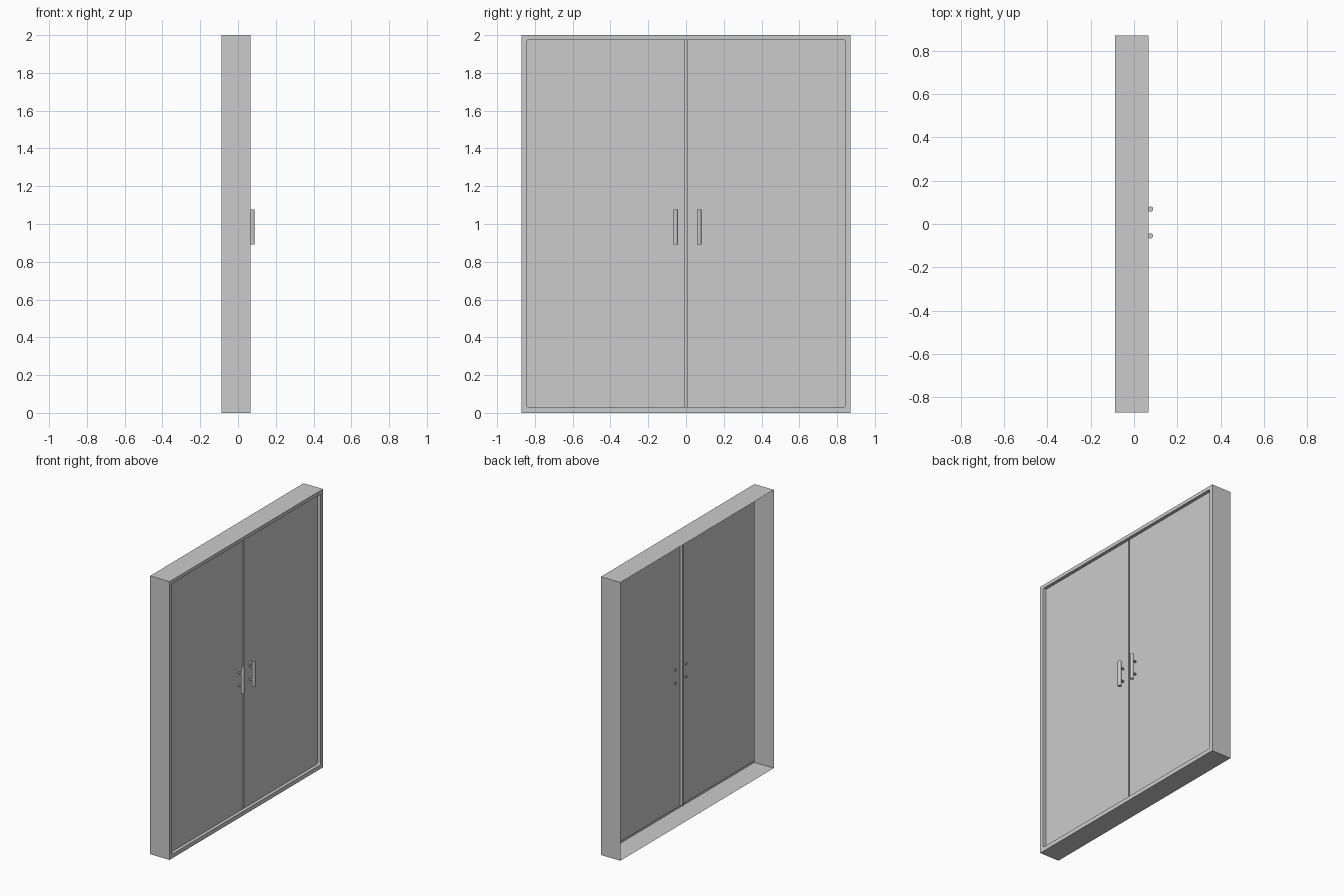
import bpy, bmesh, math
from mathutils import Matrix

if "Cube" in bpy.data.objects:
    bpy.data.objects.remove(bpy.data.objects["Cube"])

BACK, FRONT, PANEL, SEAM = -0.0885, 0.066, 0.043, 0.024   # depths along x
W, H = 0.871, 2.0                                         # outer half width, height
IW, Z0, Z1 = 0.842, 0.03, 1.975                           # inner lip opening


def finish(bm, name, smooth=False):
    me = bpy.data.meshes.new(name)
    bm.to_mesh(me)
    bm.free()
    ob = bpy.data.objects.new(name, me)
    bpy.context.collection.objects.link(ob)
    for p in me.polygons:
        p.use_smooth = smooth and len(p.vertices) == 4
    return ob


# Frame: outer casing open at the back, flat lip, rounded recess to the doors
bm = bmesh.new()
corners = [(-W, 0), (W, 0), (W, H), (-W, H)]
outer_back = [bm.verts.new((BACK, y, z)) for y, z in corners]
outer_front = [bm.verts.new((FRONT, y, z)) for y, z in corners]
R, K = 0.01, 4
centres = [(-IW + R, Z0 + R), (IW - R, Z0 + R), (IW - R, Z1 - R), (-IW + R, Z1 - R)]
arcs = []
for i, (cy, cz) in enumerate(centres):
    arc = []
    for k in range(K):
        a = math.pi + (i + k / (K - 1)) * math.pi / 2
        y, z = cy + R * math.cos(a), cz + R * math.sin(a)
        arc.append((bm.verts.new((FRONT, y, z)), bm.verts.new((PANEL, y, z))))
    arcs.append(arc)
for i in range(4):
    j = (i + 1) % 4
    bm.faces.new((outer_back[i], outer_back[j], outer_front[j], outer_front[i]))
    bm.faces.new((outer_front[i], outer_front[j], arcs[j][0][0], arcs[i][-1][0]))
    bm.faces.new([outer_front[i]] + [v[0] for v in reversed(arcs[i])])
ring = [v for arc in arcs for v in arc]
for a, b in zip(ring, ring[1:] + ring[:1]):
    bm.faces.new((a[0], b[0], b[1], a[1]))
bmesh.ops.recalc_face_normals(bm, faces=bm.faces)
finish(bm, "door_frame")


# Door leaves: thin panels whose meeting edges fold back into a narrow seam
def door(name, side):
    bm = bmesh.new()
    profile = [(PANEL, IW), (PANEL, 0.004), (SEAM, 0.004), (SEAM, 0)]
    cols = [[bm.verts.new((x, side * y, z)) for z in (Z0, Z1)] for x, y in profile]
    for a, b in zip(cols, cols[1:]):
        f = [a[0], b[0], b[1], a[1]]
        bm.faces.new(f if side < 0 else f[::-1])
    finish(bm, name)


def cylinder(name, r, length, matrix, sides):
    bm = bmesh.new()
    bmesh.ops.create_cone(bm, cap_ends=True, segments=sides, radius1=r, radius2=r,
                          depth=length, matrix=matrix)
    return finish(bm, name, smooth=sides > 8)


# Handles: upright bar on two pins that pass through the door
def handle(name, y):
    cylinder(name + "_bar", 0.012, 0.185, Matrix.Translation((0.0765, y, 0.983)), 12)
    for n, dz in (("lower", -0.047), ("upper", 0.047)):
        m = Matrix.Translation((0.054, y, 0.983 + dz)) @ Matrix.Rotation(math.pi / 2, 4, 'Y')
        cylinder(name + "_" + n + "_pin", 0.007, 0.045, m, 8)


door("left_door", -1)
door("right_door", 1)
handle("left_handle", -0.055)
handle("right_handle", 0.069)
